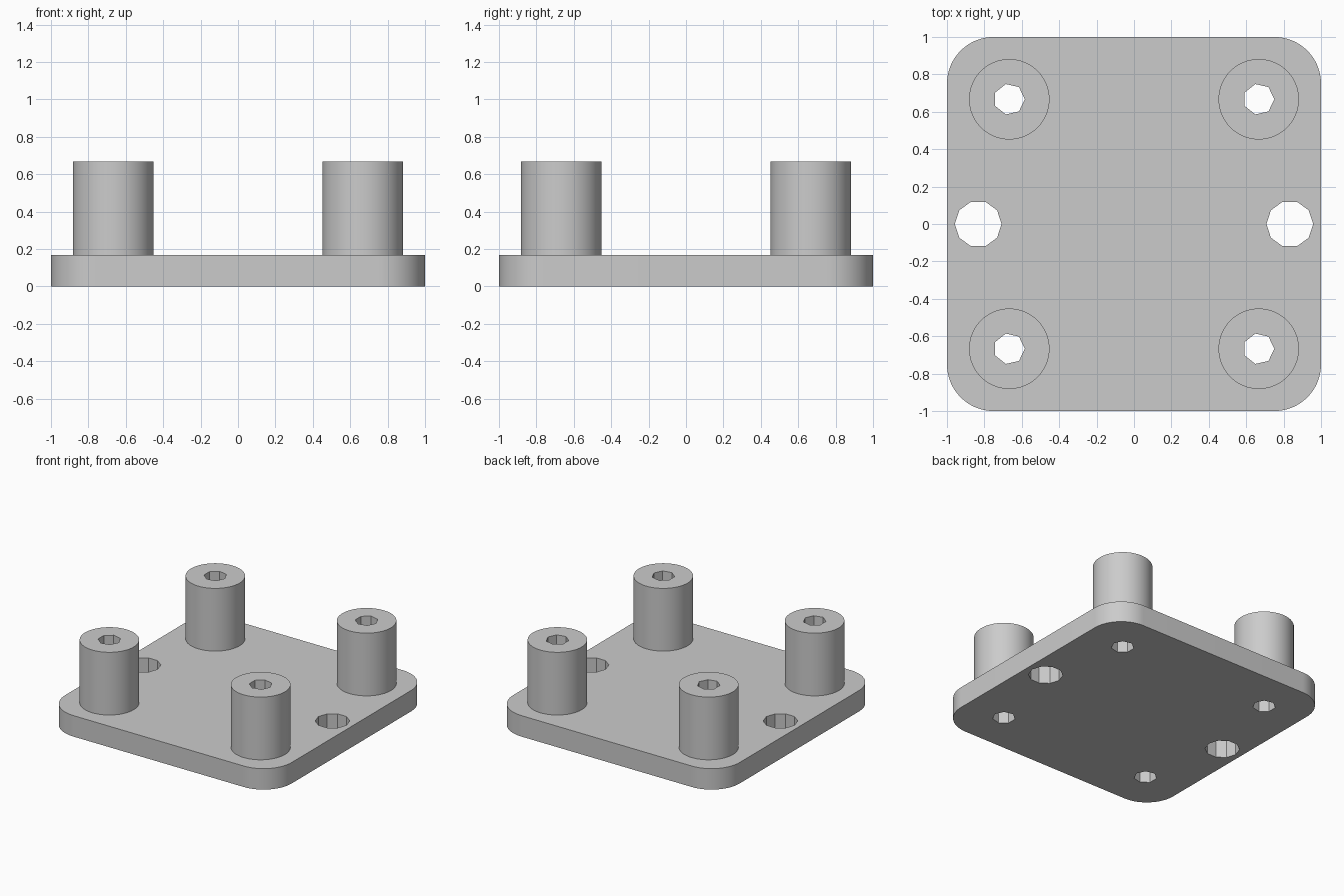
import bpy
import bmesh
from math import cos, sin, pi, radians

default = bpy.data.objects.get("Cube")
if default:
    bpy.data.objects.remove(default, do_unlink=True)

HALF, CORNER = 1.0, 0.25
PLATE_TOP, POST_TOP = 0.167, 0.667
POST_POS, POST_R, BORE_R = 0.667, 0.215, 0.0833
MOUNT_X, MOUNT_R = 0.833, 0.125

grey = bpy.data.materials.new("plain grey")
grey.use_nodes = True
colour = (0.6, 0.6, 0.6, 1)
grey.diffuse_color = colour
grey.node_tree.nodes["Principled BSDF"].inputs["Base Color"].default_value = colour


def circle(x, y, r, sides):
    return [(x + r * cos(2 * pi * i / sides), y + r * sin(2 * pi * i / sides))
            for i in range(sides)]


def rounded_square(half, r, steps=24):
    points = []
    for quarter, (sx, sy) in enumerate([(1, 1), (-1, 1), (-1, -1), (1, -1)]):
        for i in range(steps + 1):
            a = (quarter + i / steps) * pi / 2
            points.append((sx * (half - r) + r * cos(a), sy * (half - r) + r * sin(a)))
    return points


def extruded(name, outlines, z0, z1):
    """Solid from an outer outline followed by hole outlines."""
    curve = bpy.data.curves.new(name, "CURVE")
    curve.dimensions = "2D"
    curve.fill_mode = "BOTH"
    curve.extrude = (z1 - z0) / 2
    for outline in outlines:
        spline = curve.splines.new("POLY")
        spline.points.add(len(outline) - 1)
        for point, (x, y) in zip(spline.points, outline):
            point.co = (x, y, 0, 1)
        spline.use_cyclic_u = True
    temp = bpy.data.objects.new(name + "_outline", curve)
    bpy.context.collection.objects.link(temp)
    bpy.context.view_layer.update()
    mesh = bpy.data.meshes.new_from_object(
        temp.evaluated_get(bpy.context.evaluated_depsgraph_get()))
    bpy.data.objects.remove(temp, do_unlink=True)

    # Weld caps to walls and lift to height
    bm = bmesh.new()
    bm.from_mesh(mesh)
    bmesh.ops.remove_doubles(bm, verts=bm.verts, dist=1e-4)
    bmesh.ops.recalc_face_normals(bm, faces=bm.faces)
    bmesh.ops.translate(bm, verts=bm.verts, vec=(0, 0, (z0 + z1) / 2))
    bm.to_mesh(mesh)
    bm.free()
    mesh.materials.clear()
    mesh.materials.append(grey)
    obj = bpy.data.objects.new(name, mesh)
    bpy.context.collection.objects.link(obj)
    bpy.ops.object.select_all(action="DESELECT")
    obj.select_set(True)
    bpy.context.view_layer.objects.active = obj
    bpy.ops.object.shade_smooth_by_angle(angle=radians(30))
    return obj


corners = {"front_right": (-POST_POS, -POST_POS), "front_left": (POST_POS, -POST_POS),
           "back_right": (-POST_POS, POST_POS), "back_left": (POST_POS, POST_POS)}

# Base plate with post bores and two side mounting holes
bores = [circle(x, y, BORE_R, 7) for x, y in corners.values()]
mounts = [circle(s * MOUNT_X, 0, MOUNT_R, 10) for s in (-1, 1)]
extruded("base_plate", [rounded_square(HALF, CORNER)] + bores + mounts, 0, PLATE_TOP)

# Standoff posts, bored through
for label, (x, y) in corners.items():
    extruded(label + "_post", [circle(x, y, POST_R, 64), circle(x, y, BORE_R, 7)],
             PLATE_TOP, POST_TOP)
